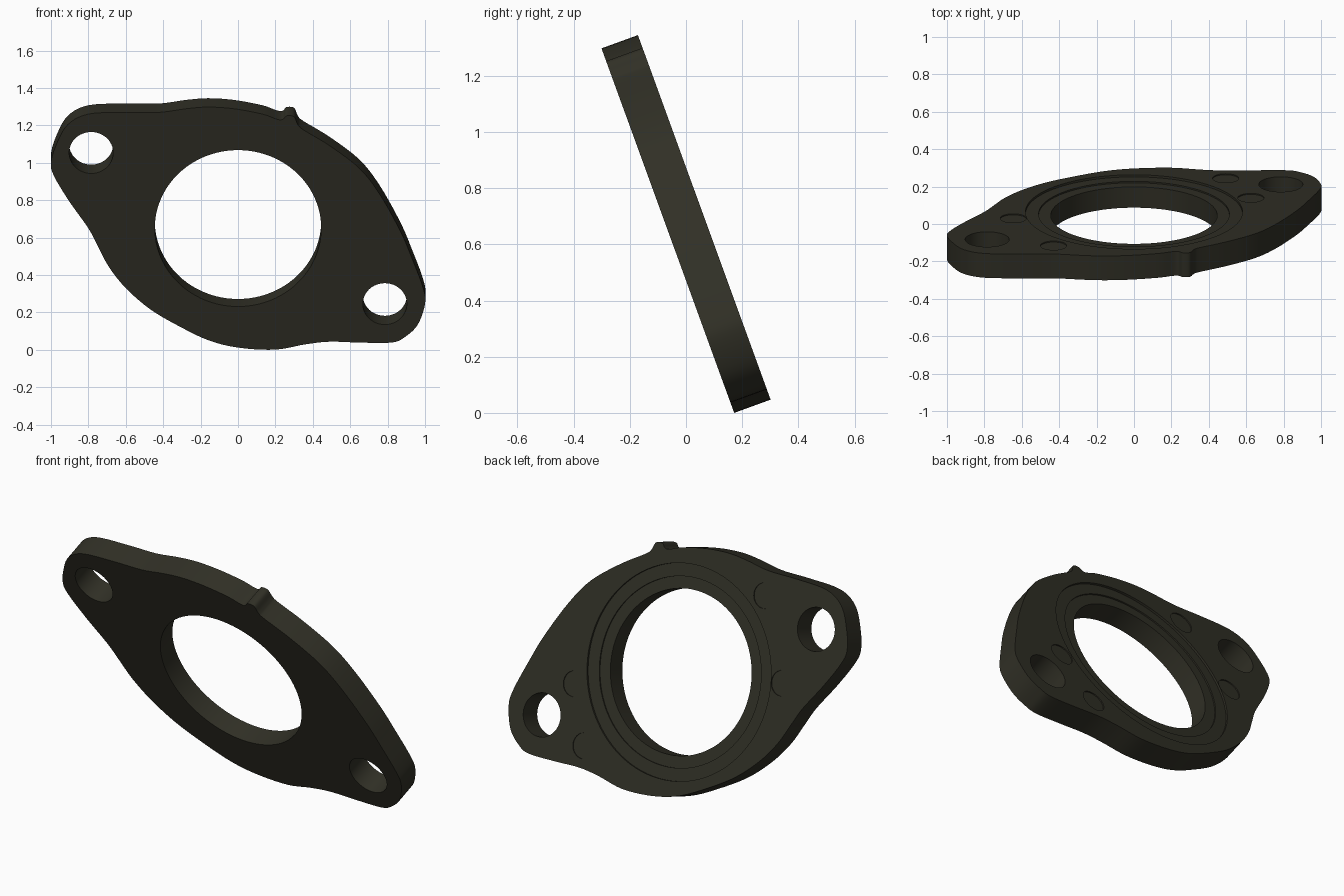
import bpy, bmesh, math
from mathutils import Vector, Matrix

cube = bpy.data.objects.get("Cube")
if cube:
    bpy.data.objects.remove(cube, do_unlink=True)

HALF = 0.069        # half the plate thickness
BACK = -HALF        # local depth of the back face

material = bpy.data.materials.new("dark olive")
material.use_nodes = True
color = (0.03, 0.029, 0.019, 1)
material.diffuse_color = color
material.node_tree.nodes["Principled BSDF"].inputs["Base Color"].default_value = color

# Plate outline: upper edge with the small locating tab, then the lower edge
outline = [
    (-1, .37), (-.97, .48), (-.91, .59), (-.8, .65), (-.6, .66), (-.42, .66),
    (-.28, .68), (-.16, .69), (-.02, .68), (.13, .65), (.21, .62),
    (.24, .62), (.26, .64), (.3, .635), (.32, .59), (.35, .56),
    (.49, .47), (.65, .34), (.76, .19), (.87, -.02), (.93, -.17), (.99, -.34),
    (1, -.43), (.96, -.55), (.89, -.62), (.82, -.65), (.65, -.65), (.49, -.645),
    (.36, -.66), (.2, -.69), (.01, -.68), (-.15, -.64), (-.31, -.56),
    (-.47, -.46), (-.6, -.34), (-.69, -.22), (-.75, -.1), (-.8, 0),
    (-.9, .15), (-.98, .29),
]


def smooth_loop(points, steps=5):
    """Closed curve that passes through every point."""
    pts = [Vector(p) for p in points]
    count = len(pts)
    result = []
    for i in range(count):
        a, b, c, d = (pts[(i + k) % count] for k in (-1, 0, 1, 2))
        for s in range(steps):
            t = s / steps
            result.append(b + (c - a) * t / 2
                          + (a - b * 2.5 + c * 2 - d / 2) * t ** 2
                          + ((b - c) * 3 + d - a) / 2 * t ** 3)
    return result


def prism(name, points, low, high):
    """Closed solid made by raising a flat outline."""
    bm = bmesh.new()
    face = bm.faces.new([bm.verts.new((p[0], p[1], low)) for p in points])
    raised = bmesh.ops.extrude_face_region(bm, geom=[face])["geom"]
    verts = [v for v in raised if isinstance(v, bmesh.types.BMVert)]
    bmesh.ops.translate(bm, verts=verts, vec=(0, 0, high - low))
    bmesh.ops.recalc_face_normals(bm, faces=bm.faces)
    mesh = bpy.data.meshes.new(name)
    bm.to_mesh(mesh)
    bm.free()
    obj = bpy.data.objects.new(name, mesh)
    bpy.context.collection.objects.link(obj)
    return obj


def circle(x, y, radius, sides):
    turns = [math.tau * i / sides for i in range(sides)]
    return [(x + radius * math.cos(a), y + radius * math.sin(a)) for a in turns]


def cut(target, x, y, radius, depth, sides=48):
    """Round hole cut into the back face to the given depth."""
    cutter = prism("hole_cutter", circle(x, y, radius, sides), BACK - 0.1, BACK + depth)
    cutter.hide_render = True
    mod = target.modifiers.new("hole", "BOOLEAN")
    mod.operation = "DIFFERENCE"
    mod.solver = "EXACT"
    mod.object = cutter
    bpy.context.view_layer.objects.active = target
    bpy.ops.object.modifier_apply(modifier=mod.name)
    bpy.data.objects.remove(cutter, do_unlink=True)


plate = prism("flange_plate", smooth_loop(outline), -HALF, HALF)
plate.data.materials.append(material)

# Stepped seat around the central bore, then the bore itself
cut(plate, 0, 0, 0.58, 0.012, 96)
cut(plate, 0, 0, 0.51, 0.02, 96)
cut(plate, 0, 0, 0.445, 1, 96)

# Bolt holes in the ears
for side in (-1, 1):
    cut(plate, side * 0.785, side * -0.43, 0.118, 1)

# Shallow round marks on the back face
for x, y in ((-.645, .1), (-.43, .526), (.625, -.22), (.49, -.526)):
    cut(plate, x, y, 0.07, 0.006)

# Lean the plate forward and stand it on the ground
plate.data.transform(Matrix.Rotation(math.radians(110), 4, "X"))
lowest = min(v.co.z for v in plate.data.vertices)
plate.data.transform(Matrix.Translation((0, 0, -lowest)))

bpy.ops.object.select_all(action="DESELECT")
plate.select_set(True)
bpy.context.view_layer.objects.active = plate
bpy.ops.object.shade_smooth_by_angle(angle=math.radians(30))
